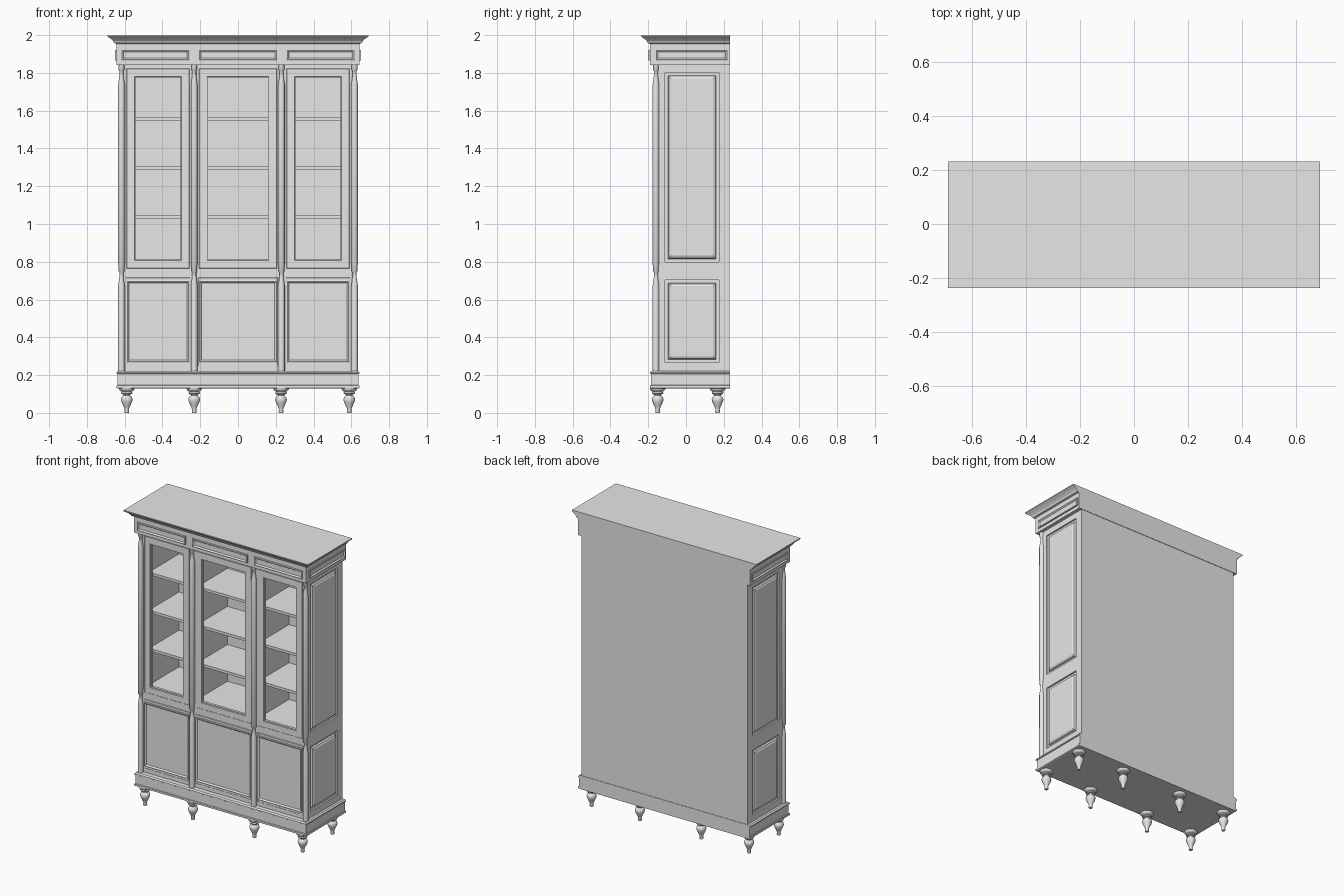
import bpy
import bmesh
import math
from mathutils import Vector

if "Cube" in bpy.data.objects:
    bpy.data.objects.remove(bpy.data.objects["Cube"], do_unlink=True)

GREY = (0.8, 0.8, 0.8, 1.0)
paint = bpy.data.materials.new("grey_paint")
paint.use_nodes = True
paint.diffuse_color = GREY
paint.node_tree.nodes["Principled BSDF"].inputs["Base Color"].default_value = GREY

BACK = 0.233


def finish(name, bm, smooth=False):
    bmesh.ops.recalc_face_normals(bm, faces=bm.faces)
    mesh = bpy.data.meshes.new(name)
    bm.to_mesh(mesh)
    bm.free()
    mesh.materials.append(paint)
    obj = bpy.data.objects.new(name, mesh)
    bpy.context.collection.objects.link(obj)
    if smooth:
        bpy.ops.object.select_all(action="DESELECT")
        obj.select_set(True)
        bpy.context.view_layer.objects.active = obj
        bpy.ops.object.shade_smooth_by_angle(angle=math.radians(40))
    return obj


def box(name, x, y, z):
    bm = bmesh.new()
    bmesh.ops.create_cube(bm, size=1)
    for v in bm.verts:
        v.co = Vector([(a + b) / 2 + c * (b - a) for (a, b), c in zip((x, y, z), v.co)])
    return finish(name, bm)


def loft(bm, loops, cap_start=False, cap_end=False):
    rings = [[bm.verts.new(p) for p in loop] for loop in loops]
    n = len(rings[0])
    for a, b in zip(rings, rings[1:]):
        for i in range(n):
            j = (i + 1) % n
            bm.faces.new((a[i], a[j], b[j], b[i]))
    if cap_start:
        bm.faces.new(rings[0])
    if cap_end:
        bm.faces.new(rings[-1])


def panel(name, place, a, z, profile, cap=True):
    """Rectangular moulding: profile is (inset, height) from the rim inwards."""
    bm = bmesh.new()
    loops = []
    for d, h in profile:
        a0, a1, z0, z1 = a[0] + d, a[1] - d, z[0] + d, z[1] - d
        loops.append([place(*p, h) for p in ((a0, z0), (a1, z0), (a1, z1), (a0, z1))])
    loft(bm, loops, cap_end=cap)
    if cap:
        return finish(name, bm)
    bmesh.ops.remove_doubles(bm, verts=bm.verts, dist=0.0001)
    return finish(name, bm)


def front(y):
    return lambda a, z, h: (a, y - h, z)


def side(s, x):
    return lambda a, z, h: (s * (x + h), a, z)


def moulding(name, profile):
    """Stepped slab around front and sides with a straight back."""
    bm = bmesh.new()
    loops = []
    for o, z in profile:
        x, y = 0.6 + o, -0.147 - o
        loops.append([(-x, y, z), (x, y, z), (x, BACK, z), (-x, BACK, z)])
    loft(bm, loops, True, True)
    return finish(name, bm)


def turned(name, x, y, profile, sides=24):
    bm = bmesh.new()
    loops = [[(x + r * math.cos(t * math.tau / sides), y + r * math.sin(t * math.tau / sides), z)
              for t in range(sides)] for r, z in profile]
    loft(bm, loops, True, True)
    return finish(name, bm, smooth=True)


# Cornice, frieze and plinth
moulding("cornice", [(0.04, 1.945), (0.046, 1.955), (0.056, 1.958), (0.062, 1.97),
                     (0.075, 1.982), (0.087, 1.99), (0.09, 1.993), (0.09, 2.0)])
moulding("frieze", [(0.043, 1.843), (0.043, 1.95)])
moulding("plinth", [(0.036, 0.13), (0.043, 0.133), (0.043, 0.145), (0.038, 0.147),
                    (0.038, 0.205), (0.043, 0.208), (0.043, 0.215), (0.035, 0.222)])

# Carcass
box("back_board", (-0.61, 0.61), (0.205, 0.23), (0.2, 1.86))
box("lower_carcass", (-0.6, 0.6), (-0.14, 0.21), (0.2, 0.8))
box("cabinet_ceiling", (-0.6, 0.6), (-0.14, 0.21), (1.79, 1.86))
for i, z in enumerate((1.03, 1.288, 1.545)):
    box(f"shelf_{i + 1}", (-0.6, 0.6), (-0.115, 0.21), (z, z + 0.018))

# Bays: (name, door range, glazed opening inset)
BAYS = [("right", (-0.59, -0.257), 0.048), ("middle", (-0.207, 0.207), 0.048),
        ("left", (0.257, 0.59), 0.048)]
BEAD = [(0, -0.01), (0, 0.007), (0.004, 0.009), (0.008, 0.007), (0.013, -0.003)]
SLAB = [(0, -0.02), (0, -0.002), (0.002, 0)]

for label, span, w in BAYS:
    # Open upper door frame with a stepped rim
    panel(f"{label}_upper_door", front(-0.156), span, (0.765, 1.823),
          SLAB + [(w - 0.006, 0), (w - 0.004, -0.004), (w, -0.004), (w, -0.022), (0.001, -0.022)], False)
    # Lower door: flat slab with a beaded field
    outer = (span[0] - 0.004, span[1] + 0.004)
    panel(f"{label}_lower_door", front(-0.153), outer, (0.25, 0.717), SLAB)
    panel(f"{label}_lower_bead", front(-0.153), span, (0.267, 0.7),
          BEAD[:-1] + [(0.013, 0.001)])
    # Frieze panel
    wide = (span[0] - 0.027 * (label == "right"), span[1] + 0.027 * (label == "left"))
    panel(f"{label}_frieze_panel", front(-0.19), wide, (1.866, 1.922),
          BEAD[:-1] + [(0.012, 0.001)])

# Panelled sides
RAISED = [(0, -0.002), (0.016, -0.002), (0.02, 0.008), (0.032, 0.014)]
for s, label in ((-1, "right"), (1, "left")):
    def wall(name, x0, x1, y, z):
        box(f"{label}_{name}", tuple(sorted((s * x0, s * x1))), y, z)
    wall("side_wall", 0.585, 0.608, (-0.14, 0.21), (0.21, 1.85))
    wall("front_stile", 0.59, 0.62, (-0.15, -0.11), (0.21, 1.85))
    wall("back_stile", 0.6, 0.62, (0.176, 0.23), (0.21, 1.85))
    for part, z in (("bottom", (0.21, 0.267)), ("middle", (0.703, 0.8)), ("top", (1.803, 1.85))):
        wall(part + "_rail", 0.6, 0.62, (-0.11, 0.176), z)
    for part, z in (("lower", (0.267, 0.703)), ("upper", (0.8, 1.803))):
        panel(f"{label}_{part}_side_panel", side(s, 0.611), (-0.11, 0.176), z, RAISED)
    panel(f"{label}_frieze_side_panel", side(s, 0.643), (-0.16, 0.22), (1.866, 1.922),
          BEAD[:-1] + [(0.012, 0.001)])
    # Bay divider and the post in front of it
    wall("divider", 0.222, 0.238, (-0.14, 0.21), (0.79, 1.8))
    wall("divider_post", 0.2, 0.262, (-0.15, -0.132), (0.21, 1.85))

# Face rails between and around the doors
for part, z in (("bottom", (0.21, 0.26)), ("waist", (0.71, 0.785)), ("top", (1.805, 1.85))):
    box(f"front_{part}_rail", (-0.6, 0.6), (-0.15, -0.132), z)


# Turned columns in two tiers, and turned feet
def tier(top, bottom, shaft=0.0175):
    return [(shaft, bottom), (shaft, top - 0.105), (0.015, top - 0.09), (0.011, top - 0.06),
            (0.011, top - 0.035), (0.015, top - 0.03), (0.015, top)]


COLUMN = tier(0.78, 0.215) + tier(1.845, 0.785)
FOOT = [(0.011, 0), (0.013, 0.004), (0.011, 0.02), (0.016, 0.032), (0.028, 0.058),
        (0.031, 0.07), (0.028, 0.082), (0.018, 0.092), (0.018, 0.097), (0.028, 0.1),
        (0.031, 0.106), (0.026, 0.112), (0.036, 0.118), (0.041, 0.125), (0.041, 0.134)]
for i, (cx, fx) in enumerate(((-0.617, -0.589), (-0.232, -0.232), (0.23, 0.228), (0.617, 0.589))):
    turned(f"column_{i + 1}", cx, -0.159, COLUMN)
    turned(f"front_foot_{i + 1}", fx, -0.15, FOOT)
    turned(f"back_foot_{i + 1}", fx, 0.167, FOOT)
